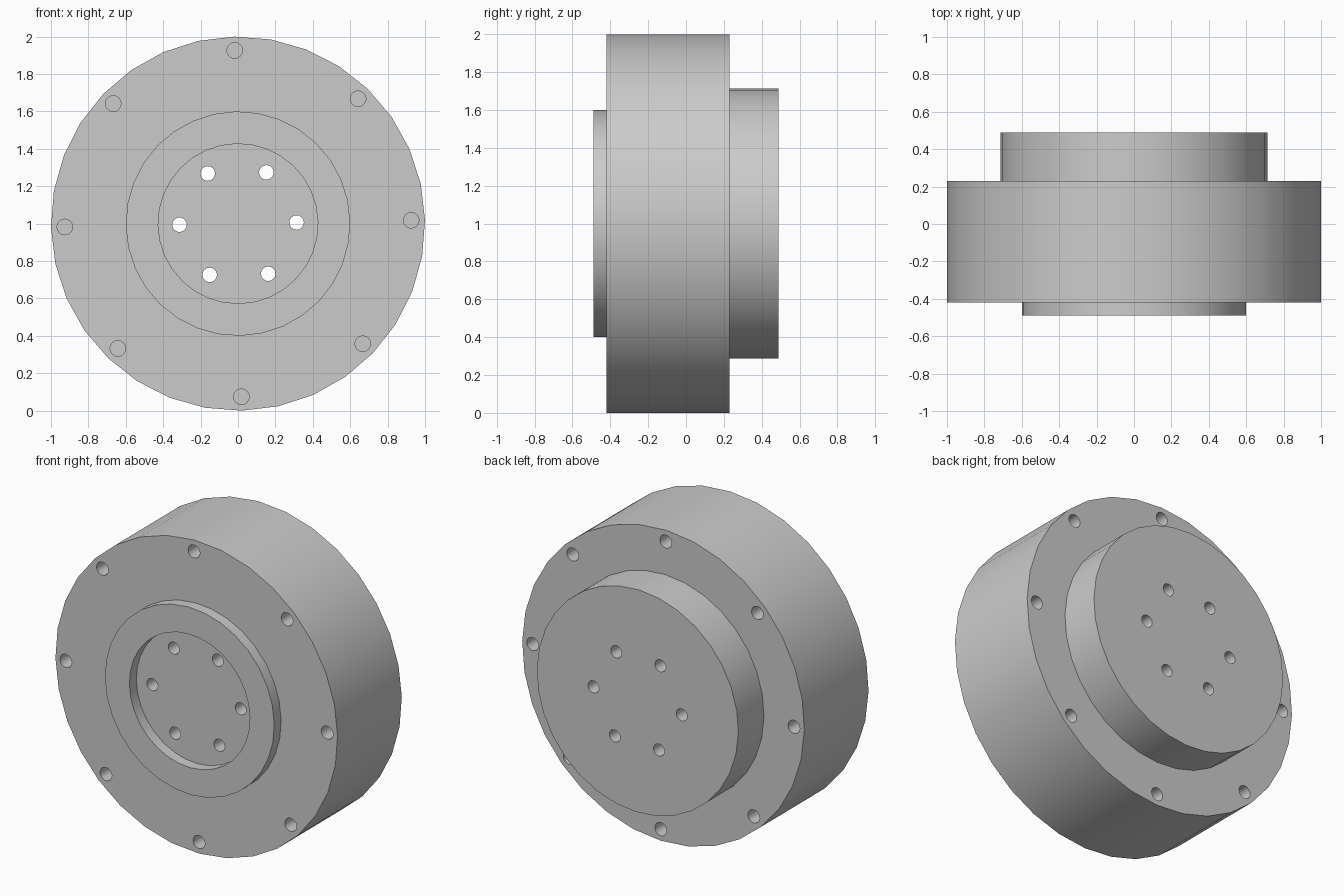
import bpy, bmesh, math
from mathutils import Matrix, Vector

default = bpy.data.objects.get("Cube")
if default:
    bpy.data.objects.remove(default, do_unlink=True)

TWIST = math.radians(1.1)   # small rotation of the whole part about its axis
FRONT, BACK = -0.42, 0.23   # faces of the main drum
CENTRE = Vector((0, 0, 1))


def make_material(name, colour):
    mat = bpy.data.materials.new(name)
    mat.use_nodes = True
    mat.diffuse_color = colour
    mat.node_tree.nodes["Principled BSDF"].inputs["Base Color"].default_value = colour
    return mat


def polar(radius, angle, y):
    return CENTRE + Vector((radius * math.cos(angle), y, radius * math.sin(angle)))


def new_object(name, bm, mat):
    bmesh.ops.recalc_face_normals(bm, faces=bm.faces)
    mesh = bpy.data.meshes.new(name)
    bm.to_mesh(mesh)
    bm.free()
    mesh.materials.append(mat)
    obj = bpy.data.objects.new(name, mesh)
    bpy.context.collection.objects.link(obj)
    return obj


def lathe(name, profile, sides, mat):
    """Turn (radius, y) points about the y axis and cap both ends."""
    bm = bmesh.new()
    rings = [[bm.verts.new(polar(r, TWIST + i * math.tau / sides, y))
              for i in range(sides)] for r, y in profile]
    for a, b in zip(rings, rings[1:]):
        for i in range(sides):
            j = (i + 1) % sides
            bm.faces.new((a[i], a[j], b[j], b[i]))
    bm.faces.new(rings[0])
    bm.faces.new(rings[-1])
    return new_object(name, bm, mat)


def add_holes(bm, count, circle, radius, y0, y1):
    """Ring of drill cylinders running from y0 to y1."""
    for i in range(count):
        pos = polar(circle, TWIST + i * math.tau / count, (y0 + y1) / 2)
        bmesh.ops.create_cone(
            bm, cap_ends=True, segments=16, radius1=radius, radius2=radius,
            depth=y1 - y0,
            matrix=Matrix.Translation(pos) @ Matrix.Rotation(math.pi / 2, 4, 'X'))


grey = make_material("grey metal", (0.6, 0.6, 0.6, 1))

# Stepped housing: recess floor, front collar, drum, rear boss
housing = lathe("housing", [
    (0.427, FRONT), (0.427, -0.49), (0.6, -0.49), (0.6, FRONT),
    (1.0, FRONT), (1.0, BACK), (0.714, BACK), (0.714, 0.49)], 32, grey)

# Through holes in the hub, blind bolt holes on both drum faces
drill = bmesh.new()
add_holes(drill, 6, 0.313, 0.039, -0.7, 0.7)
add_holes(drill, 8, 0.926, 0.042, FRONT - 0.1, FRONT + 0.2)
add_holes(drill, 8, 0.926, 0.042, BACK - 0.2, BACK + 0.1)
cutter = new_object("hole_cutter", drill, grey)
cutter.hide_render = True

bpy.ops.object.select_all(action='DESELECT')
housing.select_set(True)
bpy.context.view_layer.objects.active = housing
cut = housing.modifiers.new("holes", 'BOOLEAN')
cut.operation = 'DIFFERENCE'
cut.solver = 'EXACT'
cut.object = cutter
bpy.ops.object.modifier_apply(modifier=cut.name)
bpy.data.objects.remove(cutter, do_unlink=True)
bpy.ops.object.shade_smooth_by_angle(angle=math.radians(30))
